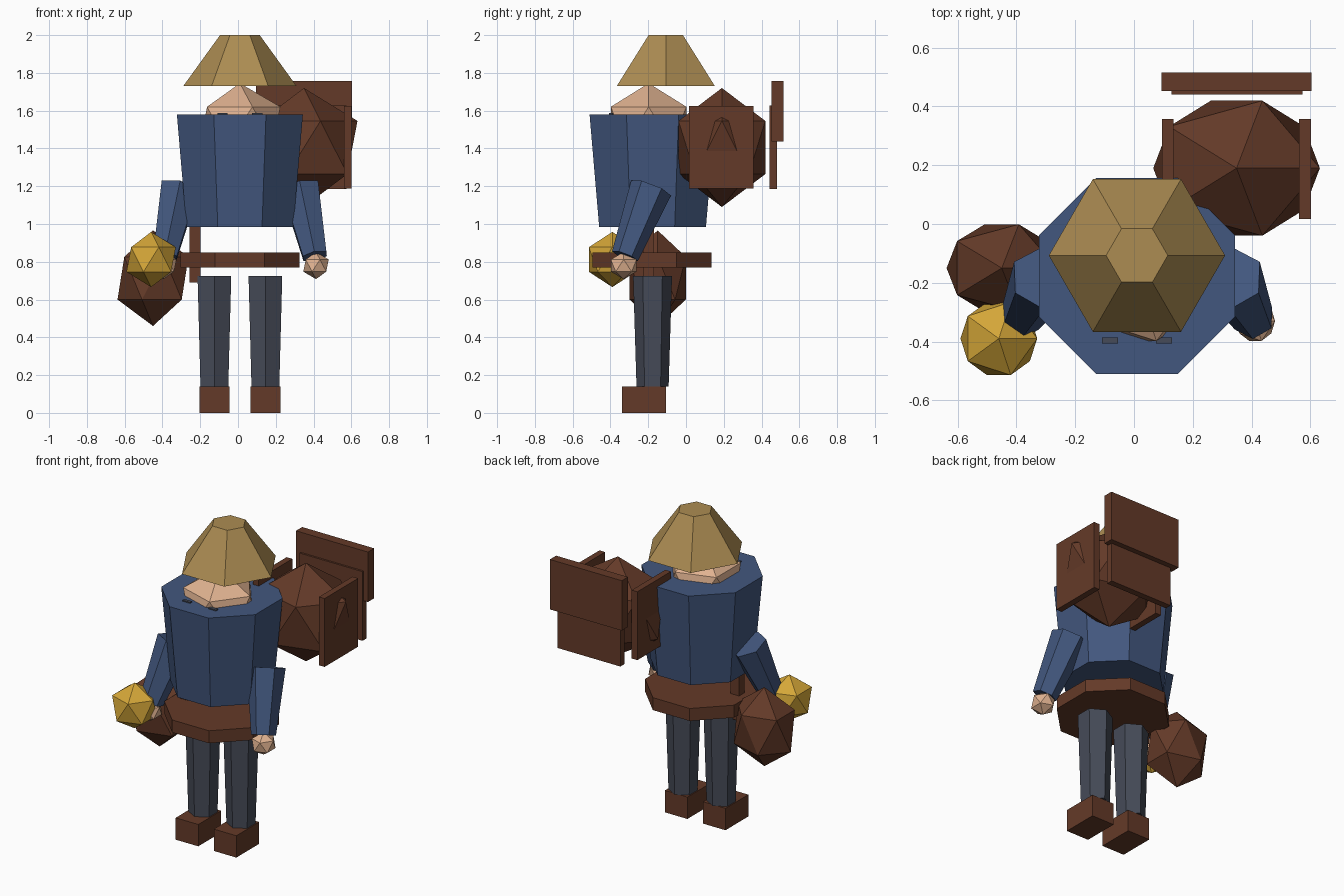
import bpy
import math
from mathutils import Vector

cube = bpy.data.objects.get("Cube")
if cube:
    bpy.data.objects.remove(cube, do_unlink=True)


def material(name, r, g, b):
    lin = [((c / 255 + 0.055) / 1.055) ** 2.4 for c in (r, g, b)] + [1.0]
    m = bpy.data.materials.new(name)
    m.use_nodes = True
    m.diffuse_color = lin
    bsdf = next(n for n in m.node_tree.nodes if n.type == "BSDF_PRINCIPLED")
    bsdf.inputs["Base Color"].default_value = lin
    return m


BLUE = material("coat blue", 66, 87, 126)
BROWN = material("leather brown", 100, 58, 40)
STRAW = material("straw tan", 172, 140, 82)
SKIN = material("skin", 224, 178, 144)
GOLD = material("gold", 212, 166, 56)
SLATE = material("slate grey", 70, 75, 88)


def finish(name, mat):
    ob = bpy.context.object
    ob.name = ob.data.name = name
    ob.data.materials.append(mat)
    return ob


def box(name, mat, xs, ys, zs):
    """Box given by its range on each axis."""
    spans = (xs, ys, zs)
    bpy.ops.mesh.primitive_cube_add(size=1, location=[sum(s) / 2 for s in spans])
    bpy.context.object.scale = [s[1] - s[0] for s in spans]
    return finish(name, mat)


def ball(name, mat, loc, radii):
    """Faceted ball with a radius per axis."""
    bpy.ops.mesh.primitive_ico_sphere_add(subdivisions=1, radius=1, location=loc)
    bpy.context.object.scale = radii
    return finish(name, mat)


def taper(name, mat, sides, low, high, r_low, r_high, turn=0):
    """Tapered prism between two points."""
    low, high = Vector(low), Vector(high)
    axis = high - low
    bpy.ops.mesh.primitive_cone_add(vertices=sides, radius1=r_low, radius2=r_high,
                                    depth=axis.length, location=(low + high) / 2)
    ob = finish(name, mat)
    ob.rotation_mode = "QUATERNION"
    ob.rotation_quaternion = Vector((0, 0, 1)).rotation_difference(axis)
    if turn:
        ob.rotation_mode = "XYZ"
        ob.rotation_euler = (0, 0, math.radians(turn))
    return ob


MID = 0.01  # centre line of the figure

# Body, belt, head and hat
taper("coat", BLUE, 8, (MID, -0.177, 0.985), (MID, -0.177, 1.58), 0.306, 0.361, 22.5)
taper("belt", BROWN, 8, (MID, -0.18, 0.77), (MID, -0.18, 0.85), 0.341, 0.341, 22.5)
ball("head", SKIN, (MID, -0.198, 1.52), (0.24, 0.235, 0.225))
taper("hat", STRAW, 6, (MID, -0.107, 1.73), (MID, -0.107, 2.0), 0.3, 0.105, 30)

# Paired parts
for side, s in (("left", 1), ("right", -1)):
    leg_x = MID + s * 0.135
    taper(side + "_leg", SLATE, 6, (leg_x, -0.177, 0.14), (leg_x, -0.177, 0.725), 0.085, 0.103)
    box(side + "_shoe", BROWN, (leg_x - 0.08, leg_x + 0.08), (-0.338, -0.107), (0, 0.14))
    taper(side + "_arm", BLUE, 6, (MID + s * 0.397, -0.323, 0.83),
          (MID + s * 0.32, -0.185, 1.19), 0.073, 0.113)
    ball(side + "_hand", SKIN, (MID + s * 0.403, -0.33, 0.78), (0.075, 0.08, 0.072))
    eye_x = MID + s * 0.092
    box(side + "_eye", SLATE, (eye_x - 0.027, eye_x + 0.027), (-0.407, -0.387), (1.55, 1.587))

# Held lamp, hip bag and its strap
ball("lamp", GOLD, (-0.46, -0.39, 0.812), (0.146, 0.146, 0.146))
ball("hip_bag", BROWN, (-0.45, -0.15, 0.713), (0.21, 0.175, 0.253))
box("bag_strap", BROWN, (-0.257, -0.198), (-0.225, -0.17), (0.69, 1.0))

# Pack with side and back boards
ball("pack", BROWN, (0.349, 0.19, 1.405), (0.317, 0.27, 0.315))
for name, x in (("inner", 0.115), ("outer", 0.582)):
    box(name + "_pack_board", BROWN, (x - 0.02, x + 0.02), (0.017, 0.357), (1.187, 1.625))
box("upper_back_board", BROWN, (0.094, 0.604), (0.453, 0.516), (1.437, 1.757))
box("lower_back_board", BROWN, (0.128, 0.574), (0.441, 0.482), (1.185, 1.628))
